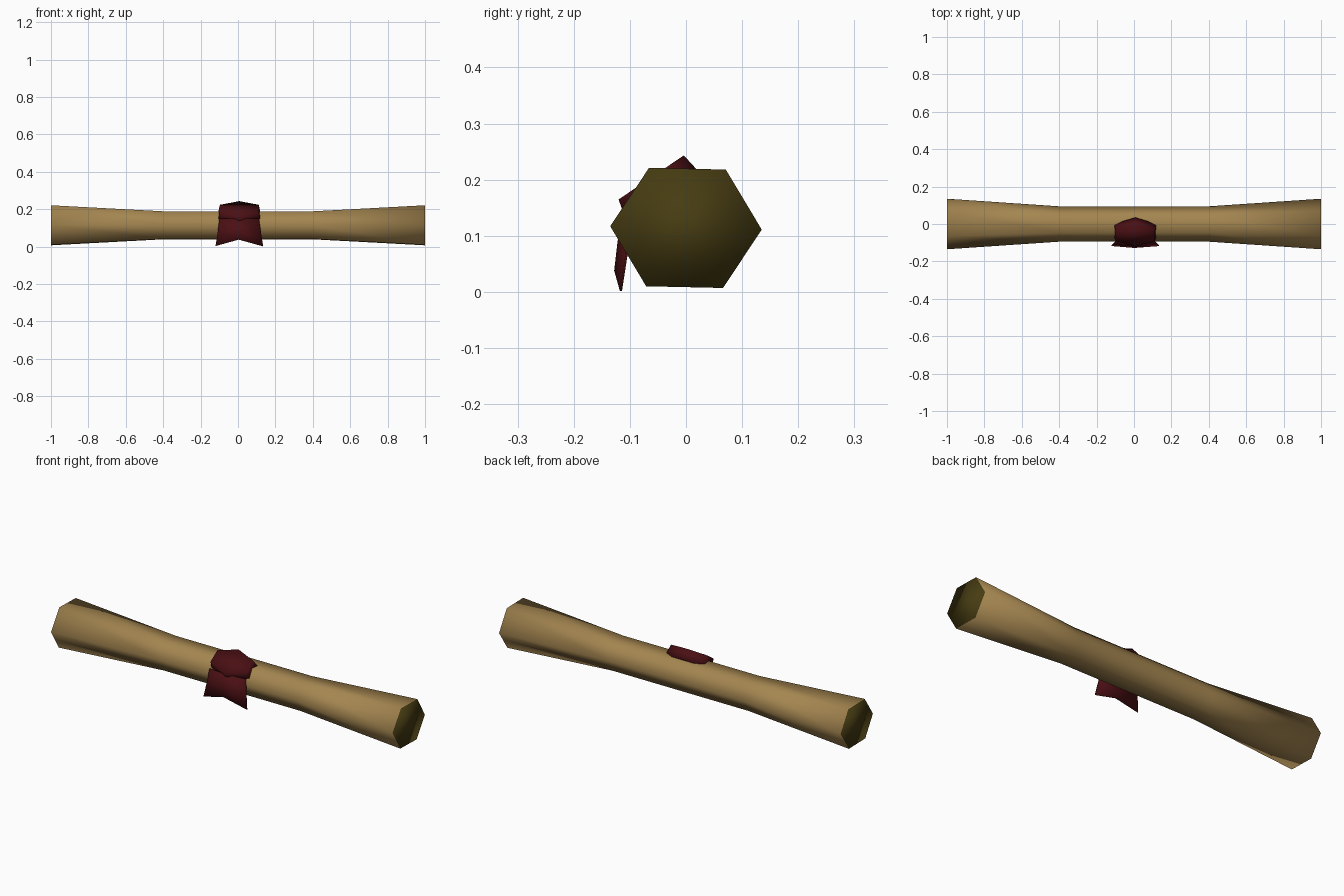
import bpy
from mathutils import Vector

if "Cube" in bpy.data.objects:
    bpy.data.objects.remove(bpy.data.objects["Cube"])


def material(name, rgb):
    m = bpy.data.materials.new(name)
    m.diffuse_color = (*rgb, 1)
    m.use_nodes = True
    m.node_tree.nodes["Principled BSDF"].inputs["Base Color"].default_value = m.diffuse_color
    return m


parchment = material("parchment tan", (0.37, 0.235, 0.08))
inner = material("shadowed paper", (0.062, 0.045, 0.006))
wax = material("dark red wax", (0.07, 0.005, 0.007))


def add_mesh(name, verts, faces, mats, smooth=True):
    me = bpy.data.meshes.new(name)
    me.from_pydata([tuple(v) for v in verts], [], faces)
    for m in mats:
        me.materials.append(m)
    ob = bpy.data.objects.new(name, me)
    bpy.context.collection.objects.link(ob)
    for p in me.polygons:
        p.use_smooth = smooth
    return ob


def loft(rings):
    """Join equal rings with quads and close both ends."""
    n = len(rings[0])
    verts = [v for r in rings for v in r]
    faces = [list(range(n))[::-1]]
    for k in range(len(rings) - 1):
        for i in range(n):
            j = (i + 1) % n
            a = k * n
            faces.append([a + i, a + j, a + n + j, a + n + i])
    faces.append([len(verts) - n + i for i in range(n)])
    return verts, faces


# Rolled scroll: six-sided section, narrower in the middle, dark ends
hexagon = [(0.135, -0.003), (0.071, 0.104), (-0.066, 0.107),
           (-0.135, 0.003), (-0.071, -0.104), (0.066, -0.107)]
rings = [[(x, y * s, 0.114 + z * s) for y, z in hexagon]
         for x, s in ((-1, 1), (-0.4, 0.7), (0.4, 0.7), (1, 1))]
verts, faces = loft(rings)
scroll = add_mesh("rolled_scroll", verts, faces, [parchment, inner])
for p in scroll.data.polygons:
    if len(p.vertices) == 6:
        p.material_index = 1

# Wax seal: tapered six-sided disc tilted towards the front
up = Vector((0, 0.83, 0.56))


def seal_ring(centre, half_width, radius):
    c = Vector(centre)
    pts = ((0, 1), (-1, 0.5), (-1, -0.5), (0, -1), (1, -0.5), (1, 0.5))
    return [c + Vector((a * half_width, 0, 0)) + up * (b * radius) for a, b in pts]


verts, faces = loft([seal_ring((0.007, -0.033, 0.155), 0.114, 0.082),
                     seal_ring((0.007, -0.062, 0.204), 0.104, 0.07)])
add_mesh("wax_seal", verts, faces, [wax])

# Ribbon tail: thin notched sheet hanging below the seal
rows = [((-0.100, -0.096, 0.15), (0.005, -0.108, 0.15), (0.112, -0.096, 0.15)),
        ((-0.108, -0.106, 0.08), (0.005, -0.122, 0.09), (0.122, -0.106, 0.08)),
        ((-0.120, -0.118, 0.004), (0.003, -0.128, 0.038), (0.135, -0.118, 0.002))]
verts = [v for r in rows for v in r]
faces = [[3 * r + c, 3 * r + 3 + c, 3 * r + 4 + c, 3 * r + 1 + c]
         for r in range(2) for c in range(2)]
tail = add_mesh("ribbon_tail", verts, faces, [wax])
mod = tail.modifiers.new("thickness", 'SOLIDIFY')
mod.thickness = 0.004
